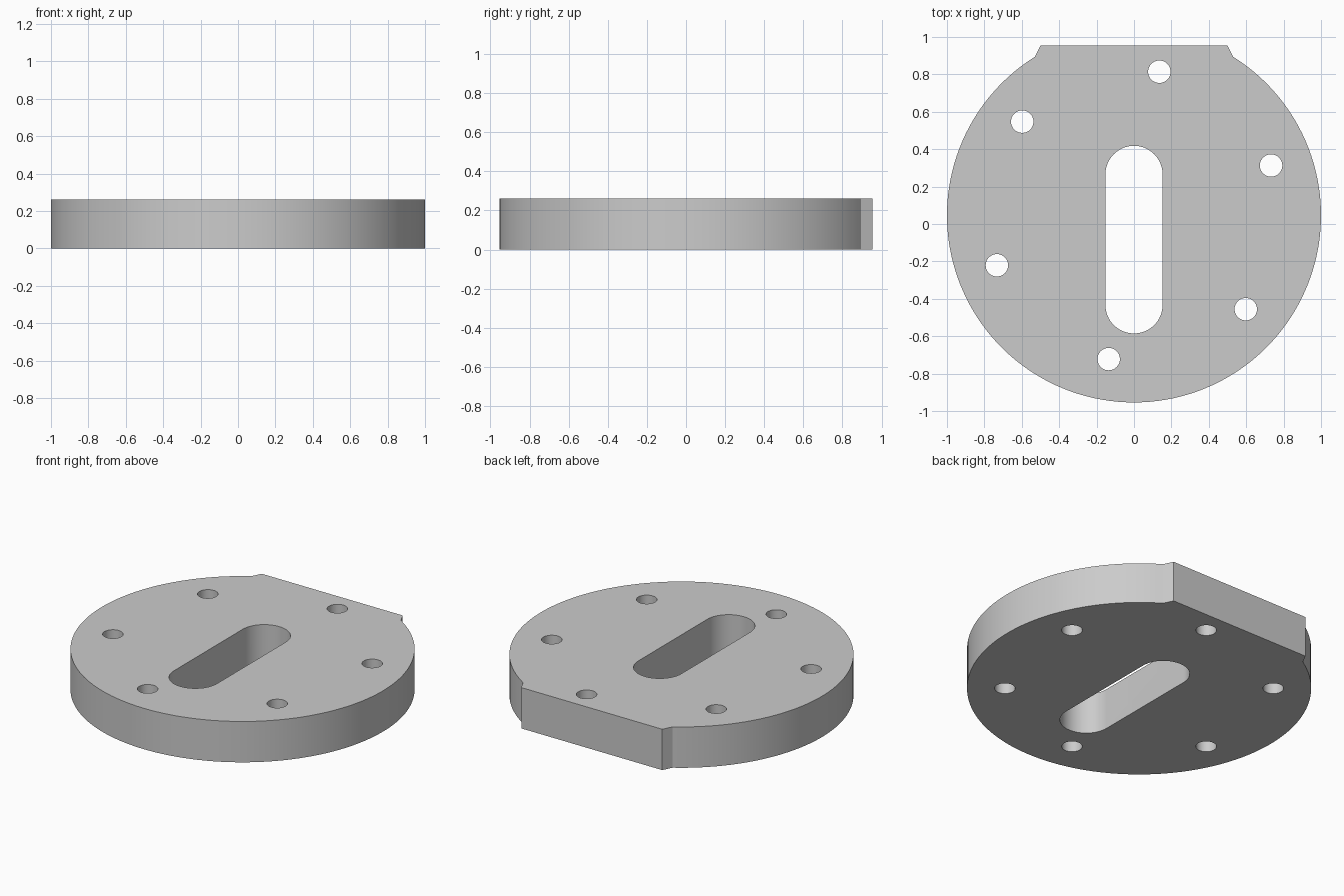
import bpy, bmesh
from math import sin, cos, pi, radians, atan2

if "Cube" in bpy.data.objects:
    bpy.data.objects.remove(bpy.data.objects["Cube"])

HEIGHT = 0.262
CY = 0.046          # centre of the disc and bolt circle


def arc(cx, cy, r, a0, a1, n):
    return [(cx + r * cos(a0 + (a1 - a0) * i / n),
             cy + r * sin(a0 + (a1 - a0) * i / n)) for i in range(n + 1)]


def prisms(name, outlines, z0, z1):
    """Extrude closed counter-clockwise outlines into one object."""
    bm = bmesh.new()
    for pts in outlines:
        low = [bm.verts.new((x, y, z0)) for x, y in pts]
        top = [bm.verts.new((x, y, z1)) for x, y in pts]
        bm.faces.new(low[::-1])
        bm.faces.new(top)
        n = len(pts)
        for i in range(n):
            j = (i + 1) % n
            bm.faces.new((low[i], low[j], top[j], top[i]))
    mesh = bpy.data.meshes.new(name)
    bm.to_mesh(mesh)
    bm.free()
    obj = bpy.data.objects.new(name, mesh)
    bpy.context.collection.objects.link(obj)
    return obj


# Round plate with a flat, flared edge at the back
start = atan2(0.893 - CY, 0.53)
outline = [(0.5, 0.955), (-0.5, 0.955)]
outline += arc(0, CY, 1.0, pi - start, 2 * pi + start, 120)
plate = prisms("plate", [outline], 0, HEIGHT)

# Central slot and six bolt holes
slot = arc(0, 0.265, 0.153, 0, pi, 32) + arc(0, -0.432, 0.153, pi, 2 * pi, 32)
holes = []
for k in range(6):
    a = radians(20 + 60 * k)
    holes.append(arc(0.78 * cos(a), CY + 0.78 * sin(a), 0.06, 0, 2 * pi, 40)[:-1])
cutter = prisms("hole_cutter", [slot] + holes, -0.1, HEIGHT + 0.1)
cutter.hide_render = True

cut = plate.modifiers.new("holes", 'BOOLEAN')
cut.operation = 'DIFFERENCE'
cut.solver = 'EXACT'
cut.object = cutter

bpy.ops.object.select_all(action='DESELECT')
plate.select_set(True)
bpy.context.view_layer.objects.active = plate
bpy.ops.object.modifier_apply(modifier=cut.name)
bpy.data.objects.remove(cutter)
bpy.ops.object.shade_smooth_by_angle(angle=radians(15))
